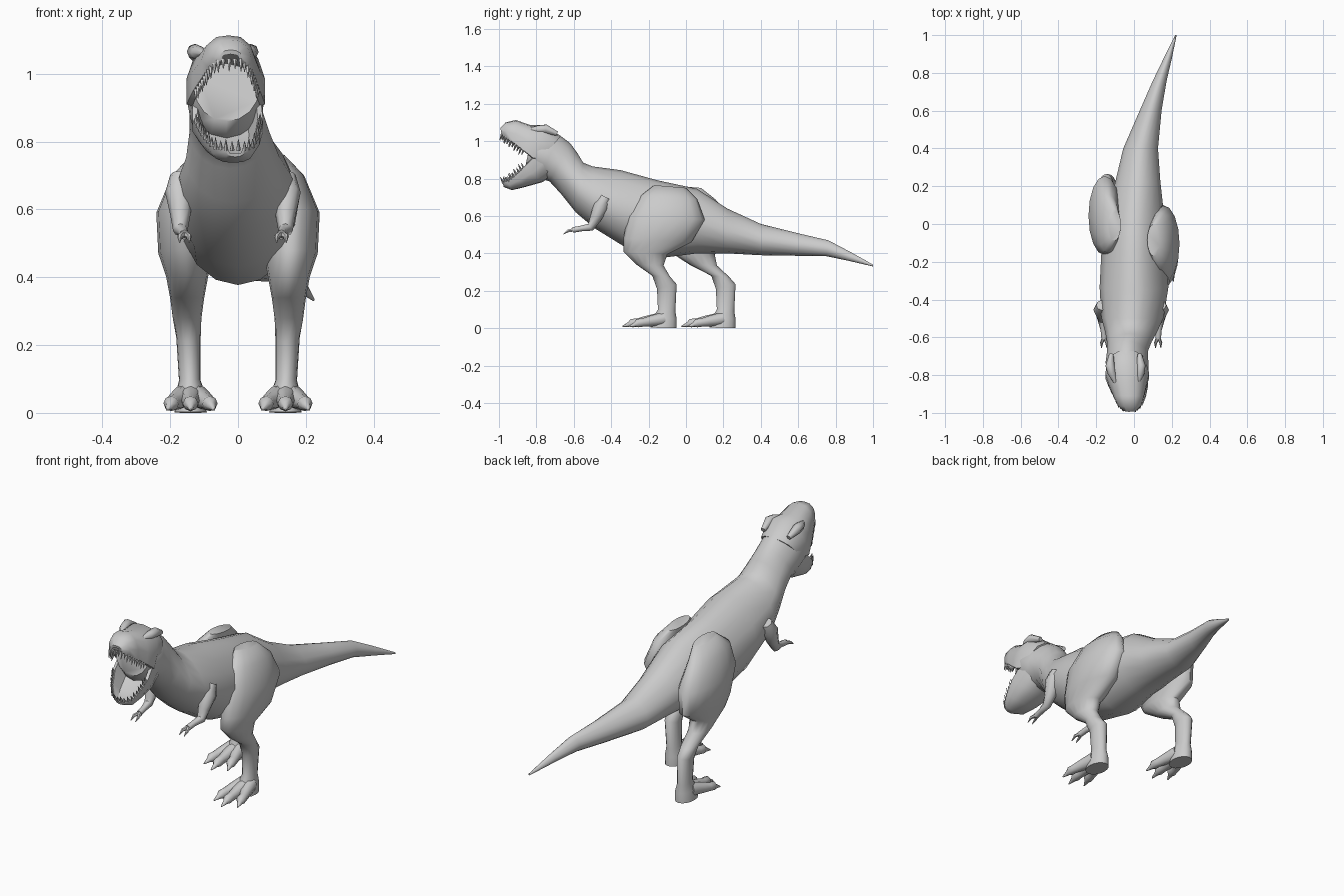
import bpy, bmesh
from math import cos, sin, pi
from mathutils import Vector

if "Cube" in bpy.data.objects:
    bpy.data.objects.remove(bpy.data.objects["Cube"])

X = Vector((1, 0, 0))


def build(name, strips, angle=50):
    """Skin each strip of rings, cap the ends, make one smooth object."""
    bm = bmesh.new()
    for rings in strips:
        rows = [[bm.verts.new(p) for p in r] for r in rings]
        n = len(rows[0])
        for a, b in zip(rows, rows[1:]):
            for i in range(n):
                j = (i + 1) % n
                bm.faces.new((a[i], a[j], b[j], b[i]))
        bm.faces.new(rows[0])
        bm.faces.new(rows[-1])
    bmesh.ops.recalc_face_normals(bm, faces=bm.faces)
    me = bpy.data.meshes.new(name)
    bm.to_mesh(me)
    bm.free()
    ob = bpy.data.objects.new(name, me)
    bpy.context.collection.objects.link(ob)
    bpy.ops.object.select_all(action='DESELECT')
    ob.select_set(True)
    bpy.context.view_layer.objects.active = ob
    bpy.ops.object.shade_smooth_by_angle(angle=angle * pi / 180)
    return ob


def loft(rows, section):
    """Row = y,z of one edge, y,z of opposite edge, centre x, half width."""
    out = []
    for y1, z1, y2, z2, cx, hw in rows:
        c = Vector((cx, (y1 + y2) / 2, (z1 + z2) / 2))
        up = Vector((0, (y1 - y2) / 2, (z1 - z2) / 2))
        out.append([c + X * hw * u + up * v for u, v in section])
    return out


def tube(pts, sides=8):
    """Round limb through points x,y,z,radius."""
    out = []
    P = [Vector(p[:3]) for p in pts]
    for i, p in enumerate(P):
        t = (P[min(i + 1, len(P) - 1)] - P[max(i - 1, 0)]).normalized()
        a = (X - t * t.x).normalized()
        b = t.cross(a)
        r = pts[i][3]
        out.append([p + (a * cos(k * 2 * pi / sides) + b * sin(k * 2 * pi / sides)) * r
                    for k in range(sides)])
    return out


circle = [(cos(k * pi / 8), sin(k * pi / 8)) for k in range(16)]
egg = [(u * (1 - 0.22 * max(0, v)), v) for u, v in circle]
half = [(1, .9), (1, .1), (.82, -.55), (.45, -.93)]
inner = [(.6, -.1), (.85, .95)]
channel = (half + [(0, -1)] + [(-u, v) for u, v in half[::-1]]
           + [(-u, v) for u, v in inner[::-1]] + [(0, -.3)] + inner)
roof = [(u, -v) for u, v in channel]

# tail, trunk, neck and back of the head
body = [
    (1.0, .34, 1.0, .33, .222, .004), (.88, .407, .87, .36, .178, .022),
    (.76, .47, .75, .385, .135, .037), (.6, .507, .6, .387, .088, .058),
    (.4, .557, .4, .39, .035, .092), (.22, .64, .22, .40, .02, .12),
    (.06, .745, .06, .40, .008, .15), (-.15, .79, -.12, .377, 0, .172),
    (-.35, .845, -.32, .43, 0, .182), (-.5, .865, -.49, .535, -.008, .165),
    (-.55, .885, -.59, .62, -.015, .138), (-.58, .935, -.67, .72, -.025, .118),
    (-.62, .99, -.73, .785, -.035, .108), (-.68, 1.035, -.78, .80, -.037, .113),
    (-.76, 1.075, -.83, .82, -.035, .112), (-.82, 1.05, -.86, .86, -.033, .095)]
build("body", [loft(body, egg)])

# open jaws, hollow on the mouth side
upper = [(-.67, 1.025, -.78, .90, -.037, .10), (-.75, 1.088, -.82, .90, -.036, .116),
         (-.83, 1.085, -.865, .94, -.034, .10), (-.91, 1.113, -.915, .98, -.028, .08),
         (-.965, 1.10, -.96, 1.012, -.024, .062), (-.993, 1.07, -.985, 1.035, -.022, .034)]
lower = [(-.79, .95, -.70, .82, -.035, .10), (-.865, .87, -.77, .78, -.03, .104),
         (-.915, .82, -.86, .755, -.022, .085), (-.955, .787, -.93, .738, -.014, .06),
         (-.98, .782, -.975, .755, -.008, .028)]
build("upper_jaw", [loft(upper, roof)])
build("lower_jaw", [loft(lower, channel)])


# teeth along the jaw rims
def teeth(rim, direction, count, length):
    d = Vector(direction).normalized()
    line = [Vector((cx - hw * .93, y, z)) for y, z, cx, hw in rim]
    line += [Vector((cx + hw * .93, y, z)) for y, z, cx, hw in rim[::-1]]
    seg = [(b - a).length for a, b in zip(line, line[1:])]
    out = []
    for k in range(count):
        s, i = sum(seg) * (k + .5) / count, 0
        while s > seg[i]:
            s -= seg[i]
            i += 1
        p = line[i].lerp(line[i + 1], s / seg[i])
        size = length * (1.1 if k % 2 else .8)
        out.append(tube([(*(p - d * .008), .0075), (*(p + d * size), .0008)], 5))
    return out


build("upper_teeth", teeth([r[2:] for r in upper[2:]], (0, -.4, -1), 23, .028))
build("lower_teeth", teeth([(r[0], r[1], r[4], r[5]) for r in lower[1:]], (0, -.5, 1), 21, .026))

# brow ridges
build("brows", [tube([(-.045 + s * .075, -.69, 1.04, .012), (-.045 + s * .082, -.75, 1.065, .024),
                      (-.042 + s * .075, -.79, 1.062, .022), (-.04 + s * .06, -.84, 1.06, .008)])
                for s in (-1, 1)])

# legs: the right one steps forward, the left one is shifted back
leg = [(-.17, .765, .0, .75, .105, .035), (-.24, .71, .06, .69, .135, .06),
       (-.31, .60, .10, .58, .155, .086), (-.335, .48, .03, .46, .155, .08),
       (-.335, .41, -.10, .395, .15, .062), (-.265, .34, -.12, .335, .15, .05),
       (-.18, .28, -.085, .275, .15, .042), (-.155, .21, -.05, .235, .146, .036),
       (-.15, .10, -.057, .09, .142, .032), (-.175, .06, -.05, .05, .14, .044),
       (-.19, .003, -.05, 0, .14, .048)]


def shift(z):
    return .08 + .235 * min(1, max(0, (.72 - z) / .44))


for name, s in (("right", 1), ("left", -1)):
    k = 0 if s > 0 else 1
    rows = [(y1 + k * shift(z1), z1, y2 + k * shift(z2), z2, s * cx, hw)
            for y1, z1, y2, z2, cx, hw in leg]
    build(name + "_leg", [loft(rows, circle)])
    # three clawed toes
    dy = k * .315
    toes = []
    for spread, reach in ((-.066, .035), (0, 0), (.066, .035)):
        path = [(.25, -.13, .05, .036), (.6, -.215, .037, .028), (.8, -.26, .03, .022),
                (.87, -.29, .027, .023), (.93, -.305, .02, .013), (1.05, -.34, .009, .003)]
        toes.append(tube([(s * .14 + spread * f, y + reach * f + dy, z, r)
                          for f, y, z, r in path]))
    build(name + "_toes", toes)

    # small arms with two fingers
    ax = .14 if s > 0 else -.17
    arm = tube([(ax, -.43, .70, .03), (ax + s * .003, -.455, .65, .042), (ax, -.485, .585, .03),
                (ax, -.51, .54, .022), (ax - s * .008, -.56, .533, .015),
                (ax - s * .012, -.605, .525, .015)])
    fingers = [tube([(ax - s * .012, -.595, .527, .011), (ax - s * .012 + d, -.63, .52, .008),
                     (ax - s * .012 + d, -.655, .503, .002)], 6) for d in (-.014, .014)]
    build(name + "_arm", [arm] + fingers)
